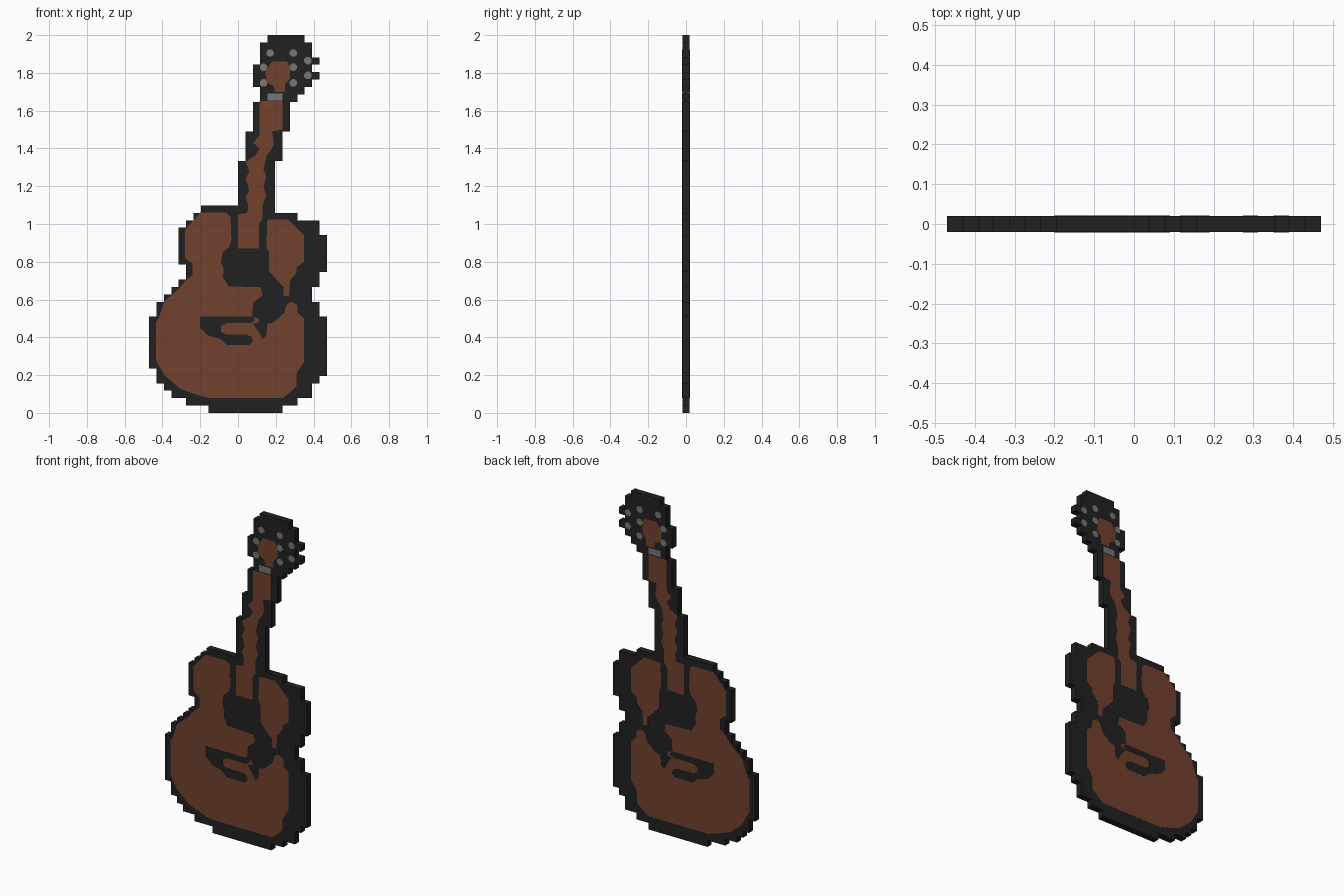
import bpy, bmesh, math

P = 2 / 51            # pixel size: the guitar is 24 x 51 pixels, one pixel thick
HALF = P / 2


def material(name, rgb):
    m = bpy.data.materials.new(name)
    m.diffuse_color = (*rgb, 1)
    return m


BLACK = material("black_wood", (0.0152, 0.0152, 0.0152))
BROWN = material("brown_wood", (0.165, 0.053, 0.027))
GREY = material("grey_metal", (0.18, 0.18, 0.175))


def add_object(name, bm, mat):
    me = bpy.data.meshes.new(name)
    bm.to_mesh(me)
    bm.free()
    me.materials.append(mat)
    ob = bpy.data.objects.new(name, me)
    bpy.context.collection.objects.link(ob)
    return ob


def plate(name, outlines, mat, thick=0.001):
    """Thin inlay on the front, mirrored to the back."""
    bm = bmesh.new()
    for pts in outlines:
        face = bm.faces.new([bm.verts.new((x, -HALF, z)) for x, z in pts])
        ext = bmesh.ops.extrude_face_region(bm, geom=[face])["geom"]
        for v in ext:
            if isinstance(v, bmesh.types.BMVert):
                v.co.y -= thick
    bmesh.ops.recalc_face_normals(bm, faces=bm.faces)
    ob = add_object(name, bm, mat)
    mod = ob.modifiers.new("back_copy", "MIRROR")
    mod.use_axis = (False, True, False)
    mod.use_mirror_merge = False
    return ob


# Stepped black silhouette: (row count, left column, right column) from the bottom up
runs = [(1, 8, 18), (1, 5, 20), (1, 3, 22), (1, 2, 22), (1, 1, 23), (1, 1, 24),
        (7, 0, 24), (2, 1, 23), (1, 2, 22), (1, 3, 22), (1, 4, 23), (1, 5, 23),
        (1, 5, 24), (4, 4, 24), (1, 4, 23), (1, 5, 23), (1, 6, 20), (1, 7, 17),
        (6, 12, 17), (4, 13, 18), (4, 14, 19), (1, 15, 20), (1, 15, 21),
        (1, 14, 22), (1, 14, 23), (1, 14, 22), (1, 15, 23), (2, 15, 22), (1, 16, 21)]
bm = bmesh.new()
row = 0
for count, left, right in runs:
    for r in range(row, row + count):
        for c in range(left, right):
            bm.faces.new([bm.verts.new(((c + i - 12) * P, -HALF, (r + j) * P))
                          for i, j in ((0, 0), (1, 0), (1, 1), (0, 1))])
    row += count
bmesh.ops.remove_doubles(bm, verts=bm.verts, dist=P / 10)
ext = bmesh.ops.extrude_face_region(bm, geom=bm.faces[:])["geom"]
for v in ext:
    if isinstance(v, bmesh.types.BMVert):
        v.co.y = HALF
bmesh.ops.recalc_face_normals(bm, faces=bm.faces)
bmesh.ops.dissolve_limit(bm, angle_limit=0.01, verts=bm.verts, edges=bm.edges)
add_object("guitar_silhouette", bm, BLACK)

# Brown soundboard: lower bout, waist and left upper bout in one outline
soundboard = [
    (-.16, .08), (.24, .08), (.31, .14), (.31, .21), (.35, .27), (.35, .5),
    (.315, .53), (.315, .57), (.28, .59), (.255, .57), (.245, .53), (.19, .48),
    (.155, .47), (.15, .41), (.13, .39), (.11, .43), (.08, .47), (.11, .48),
    (.11, .5), (.075, .51), (.08, .585), (.13, .62), (.12, .665), (-.05, .67),
    (-.08, .72), (-.075, .76), (-.09, .8), (-.08, .85), (-.045, .88),
    (-.035, .92), (-.04, 1.04), (-.06, 1.06), (-.2, 1.06), (-.28, .97),
    (-.28, .82), (-.24, .79), (-.24, .73), (-.28, .7), (-.31, .66), (-.39, .59),
    (-.42, .5), (-.435, .48), (-.435, .28), (-.39, .2), (-.31, .13), (-.23, .1)]
plate("soundboard", [soundboard], BROWN)

# Brown right upper bout
upper_bout = [
    (.155, 1.02), (.15, .88), (.165, .85), (.165, .75), (.2, .71), (.24, .67),
    (.24, .62), (.27, .62), (.275, .7), (.31, .74), (.31, .77), (.35, .8),
    (.35, .94), (.28, 1.01), (.26, 1.025), (.17, 1.025)]
plate("upper_bout", [upper_bout], BROWN)

# Black bridge laid over the soundboard
bridge = [
    (-.2, .51), (-.2, .45), (-.16, .41), (-.09, .39), (-.06, .36), (.06, .36),
    (.08, .38), (.07, .405), (.04, .415), (-.06, .415), (-.09, .43), (-.09, .46),
    (-.06, .475), (.07, .475), (.09, .49), (.08, .51)]
plate("bridge", [bridge], BLACK, 0.002)

# Wavy brown fingerboard
fingerboard = [
    (0, .87), (.11, .87), (.11, 1), (.13, 1.03), (.13, 1.1), (.15, 1.15),
    (.135, 1.2), (.15, 1.25), (.135, 1.29), (.15, 1.36), (.175, 1.39),
    (.19, 1.42), (.18, 1.49), (.235, 1.5), (.235, 1.65), (.115, 1.65),
    (.115, 1.47), (.08, 1.43), (.115, 1.4), (.09, 1.36), (.04, 1.33), (.06, 1.28),
    (.04, 1.24), (.06, 1.18), (.04, 1.14), (.055, 1.1), (.05, 1.06), (0, 1.05)]
plate("fingerboard", [fingerboard], BROWN)

# Headstock inlay and nut
headstock = [(.195, 1.7), (.25, 1.7), (.25, 1.74), (.275, 1.77), (.275, 1.83),
             (.26, 1.86), (.18, 1.86), (.145, 1.81), (.15, 1.75), (.19, 1.73)]
plate("headstock_inlay", [headstock], BROWN)
plate("nut", [[(.155, 1.655), (.235, 1.655), (.235, 1.692), (.155, 1.692)]], GREY)

# Tuning pegs
pegs = [(.17, 1.905), (.293, 1.905), (.37, 1.865), (.135, 1.83),
        (.293, 1.83), (.37, 1.787), (.135, 1.747), (.293, 1.747)]
plate("tuning_pegs",
      [[(x + .021 * math.cos(math.tau * (k + .5) / 8),
         z + .021 * math.sin(math.tau * (k + .5) / 8)) for k in range(8)]
       for x, z in pegs], GREY, 0.002)
